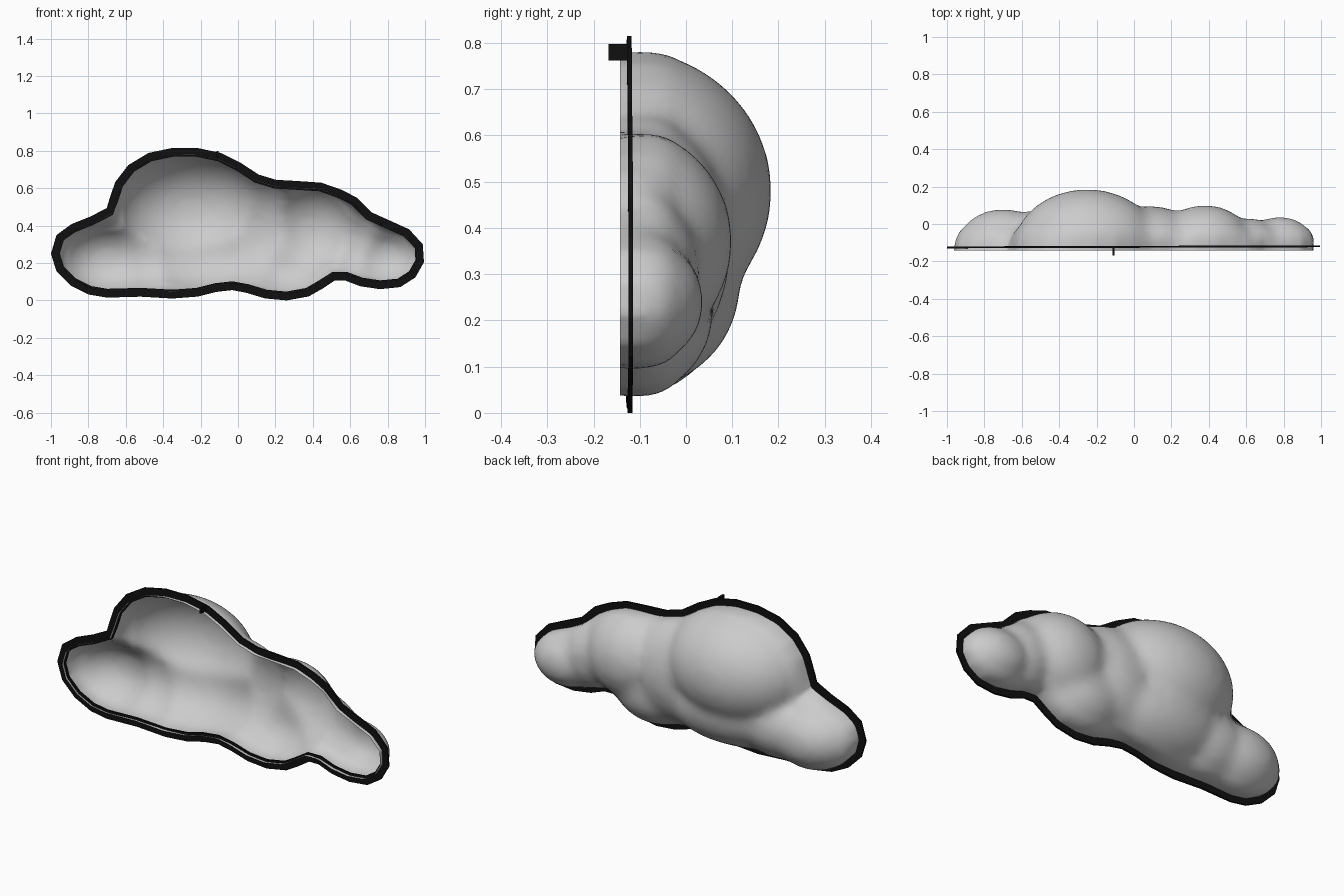
import bpy, bmesh
from mathutils import Vector, Matrix
from mathutils.geometry import intersect_point_line

if "Cube" in bpy.data.objects:
    bpy.data.objects.remove(bpy.data.objects["Cube"])

RIM_Y = -0.143

# Cloud outline (x, z), centre line of the black border, clockwise from the left tip
OUTLINE = [Vector(p) for p in [
    (-.975, .25), (-.95, .335), (-.88, .385), (-.78, .425), (-.685, .475), (-.665, .53),
    (-.635, .62), (-.57, .705), (-.47, .765), (-.35, .79), (-.22, .79), (-.1, .765),
    (0, .715), (.1, .65), (.2, .62), (.32, .613), (.44, .605), (.54, .57), (.62, .53),
    (.70, .45), (.80, .405), (.90, .36), (.965, .29), (.97, .21), (.93, .14), (.86, .095),
    (.76, .085), (.66, .10), (.58, .13), (.51, .13), (.44, .085), (.37, .045), (.26, .025),
    (.15, .035), (.05, .065), (-.03, .08), (-.12, .07), (-.22, .045), (-.35, .035),
    (-.52, .045), (-.7, .04), (-.79, .055), (-.88, .10), (-.95, .17)]]
N = len(OUTLINE)


def offset(d):
    """Outline pushed outward by d."""
    out = []
    for i, p in enumerate(OUTLINE):
        t = (OUTLINE[(i + 1) % N] - OUTLINE[i - 1]).normalized()
        out.append(p + Vector((-t.y, t.x)) * d)
    return out


def add_object(name, bm):
    me = bpy.data.meshes.new(name)
    bm.to_mesh(me)
    bm.free()
    ob = bpy.data.objects.new(name, me)
    bpy.context.collection.objects.link(ob)
    return ob


# Cloud puffs: centre x, centre z, radius x, radius z, depth
PUFFS = [(-.25, .48, .40, .31, .33), (-.2, .27, .42, .23, .26), (-.70, .22, .26, .19, .225),
         (-.5, .24, .25, .20, .22), (.08, .36, .30, .30, .24), (.38, .37, .27, .25, .245),
         (.25, .22, .25, .195, .205), (.62, .30, .17, .19, .175), (.78, .24, .20, .155, .185)]
bm = bmesh.new()
for x, z, rx, rz, d in PUFFS:
    bmesh.ops.create_icosphere(bm, subdivisions=4, radius=1,
                               matrix=Matrix.Translation((x, RIM_Y, z)) @ Matrix.Diagonal((rx, d, rz, 1)))
shell = add_object("cloud_shell", bm)

# Fuse the puffs and soften the creases
rm = shell.modifiers.new("fuse", 'REMESH')
rm.mode = 'VOXEL'
rm.voxel_size = 0.022
sm = shell.modifiers.new("soften", 'SMOOTH')
sm.factor = 0.5
sm.iterations = 16
dg = bpy.context.evaluated_depsgraph_get()
bm = bmesh.new()
bm.from_mesh(bpy.data.meshes.new_from_object(shell.evaluated_get(dg)))
shell.modifiers.clear()

# Cut the front away to leave an open hollow shell
bmesh.ops.bisect_plane(bm, geom=bm.verts[:] + bm.edges[:] + bm.faces[:], dist=1e-4,
                       plane_co=(0, RIM_Y, 0), plane_no=(0, -1, 0), clear_outer=True)

# Pull the rim onto the outline
rim = offset(-0.012)
for v in bm.verts:
    w = max(0, 1 - (v.co.y - RIM_Y) / 0.13)
    if w == 0:
        continue
    p, best = Vector((v.co.x, v.co.z)), None
    for i in range(N):
        a, b = rim[i], rim[(i + 1) % N]
        q, t = intersect_point_line(p, a, b)
        q = Vector(q[:2]) if 0 <= t <= 1 else (a if t < 0 else b)
        if best is None or (q - p).length < (best - p).length:
            best = q
    p = p.lerp(best, w)
    v.co.x, v.co.z = p
for f in bm.faces:
    f.smooth = True
bm.to_mesh(shell.data)
bm.free()

# Black border: a thin flat band around the outline
black = bpy.data.materials.new("black")
black.diffuse_color = (0.005, 0.005, 0.005, 1)
black.use_nodes = True
black.node_tree.nodes["Principled BSDF"].inputs["Base Color"].default_value = black.diffuse_color
inner, outer = offset(-0.022), offset(0.025)
bm = bmesh.new()
rings = []
for a, b in zip(inner, outer):
    y = -0.122 + 0.003 * a.x
    rings.append([bm.verts.new((p.x, y + dy, p.y))
                  for p, dy in ((a, -.005), (b, -.005), (b, .005), (a, .005))])
for i in range(N):
    r, s = rings[i], rings[(i + 1) % N]
    for k in range(4):
        bm.faces.new((r[k], s[k], s[(k + 1) % 4], r[(k + 1) % 4]))
bmesh.ops.recalc_face_normals(bm, faces=bm.faces)
border = add_object("border_band", bm)
border.data.materials.append(black)

# Small upturned seam where the band closes at the top
bm = bmesh.new()
bmesh.ops.create_cube(bm, size=1, matrix=Matrix.Translation((-.11, -.145, .78))
                      @ Matrix.Diagonal((.012, .045, .035, 1)))
seam = add_object("border_seam", bm)
seam.data.materials.append(black)
